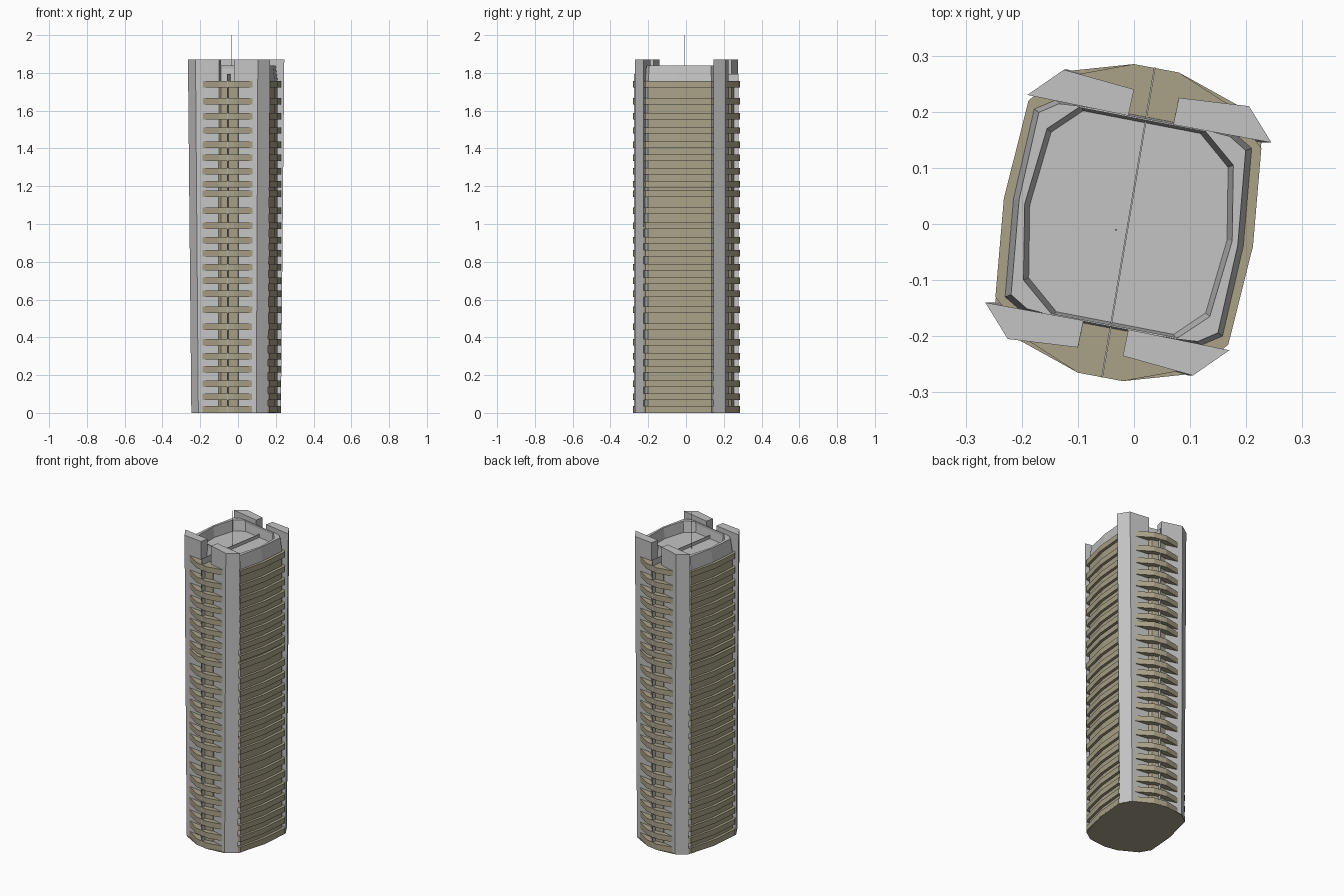
import bpy
import bmesh
from mathutils import Vector

if "Cube" in bpy.data.objects:
    bpy.data.objects.remove(bpy.data.objects["Cube"], do_unlink=True)

CENTRE = Vector((-0.01, 0.0025))
DECK_TOP = 1.755


def material(name, rgb):
    m = bpy.data.materials.new(name)
    m.use_nodes = True
    m.diffuse_color = (*rgb, 1)
    m.node_tree.nodes["Principled BSDF"].inputs["Base Color"].default_value = (*rgb, 1)
    return m


GREY = material("light grey concrete", (0.55, 0.55, 0.55))
TAN = material("tan stone", (0.40, 0.36, 0.25))


def turned(points):
    """The same points, half a turn about the tower axis."""
    return [tuple(2 * CENTRE - Vector(p)) for p in points]


def outline(half):
    return half + turned(half)


def scaled(points, sx, sy):
    return [(CENTRE.x + (x - CENTRE.x) * sx, CENTRE.y + (y - CENTRE.y) * sy)
            for x, y in points]


def loft(name, layers, mats, rule=None):
    """Skin matching outlines, each given as (points, z), and cap both ends."""
    bm = bmesh.new()
    rings = [[bm.verts.new((x, y, z)) for x, y in pts] for pts, z in layers]
    for low, high in zip(rings, rings[1:]):
        n = len(low)
        for i in range(n):
            j = (i + 1) % n
            bm.faces.new((low[i], low[j], high[j], high[i]))
    bm.faces.new(rings[0][::-1])
    bm.faces.new(rings[-1])
    bmesh.ops.recalc_face_normals(bm, faces=bm.faces)
    if rule:
        for f in bm.faces:
            f.material_index = rule(f.normal)
    mesh = bpy.data.meshes.new(name)
    bm.to_mesh(mesh)
    bm.free()
    for m in mats:
        mesh.materials.append(m)
    ob = bpy.data.objects.new(name, mesh)
    bpy.context.collection.objects.link(ob)
    return ob


def prism(name, points, z0, z1, mat):
    return loft(name, [(points, z0), (points, z1)], [mat])


# Core: tan on the long sides, grey towards front and back
core = outline([(-0.23, -0.13), (-0.20, -0.156), (0.12, -0.216),
                (0.158, -0.20), (0.195, -0.04)])
loft("core", [(core, 0.003), (core, DECK_TOP)], [GREY, TAN],
     lambda n: int(abs(n.x) > 0.8))

# Parapet around a sunken roof
rim = outline([(-0.197, -0.10), (-0.145, -0.163), (0.075, -0.205),
               (0.135, -0.165), (0.175, -0.03)])
loft("parapet_and_roof", [(core, DECK_TOP), (scaled(core, 0.95, 0.97), 1.84),
                          (rim, 1.84), (scaled(rim, 0.95, 0.96), 1.775)], [GREY])

# Central bays on front and back
bay = outline([(-0.105, -0.215), (-0.09, -0.237), (-0.05, -0.25),
               (0.0, -0.245), (0.01, -0.22)])
prism("central_bays", bay, 0.003, 1.752, TAN)

# Four corner piers, slightly wider at the top
piers = {
    "front_right_pier": [(-0.265, -0.14), (-0.225, -0.205), (-0.10, -0.22), (-0.09, -0.172)],
    "front_left_pier": [(-0.02, -0.235), (0.105, -0.27), (0.17, -0.225), (-0.01, -0.188)],
}
for name, pts in piers.items():
    back = "back_left_pier" if "right" in name else "back_right_pier"
    for label, shape in ((name, pts), (back, turned(pts))):
        loft(label, [(scaled(shape, 0.93, 1), 0.003), (shape, 1.87)], [GREY])

# Balcony decks, one per storey
deck = outline([(-0.247, -0.13), (-0.19, -0.207), (-0.10, -0.265), (-0.02, -0.28),
                (0.08, -0.262), (0.15, -0.23), (0.168, -0.215), (0.212, -0.04)])
levels = [0.02, 0.085, 0.155, 0.23, 0.30, 0.375, 0.455, 0.545, 0.63, 0.70, 0.77, 0.845,
          0.915, 0.99, 1.07, 1.16, 1.21, 1.28, 1.35, 1.42, 1.495, 1.57, 1.65, 1.74]
for i, z in enumerate(levels):
    prism(f"balcony_deck_{i + 1}", deck, z - 0.017, z + 0.017, TAN)

# Ground plate
base = outline([(-0.247, -0.14), (-0.21, -0.204), (-0.10, -0.265), (-0.02, -0.28),
                (0.095, -0.268), (0.158, -0.225), (0.212, -0.04)])
prism("ground_plate", base, 0, 0.003, TAN)

# Thin dividing fin from front to back
fin = outline([(-0.0585, -0.274), (-0.0555, -0.274)])
prism("dividing_fin", fin, 0.003, 1.795, GREY)

# Mast
w = 0.0015
mast = [(-0.032 + a * w, -0.01 + b * w) for a, b in ((-1, -1), (1, -1), (1, 1), (-1, 1))]
prism("mast", mast, 1.77, 2.0, GREY)
